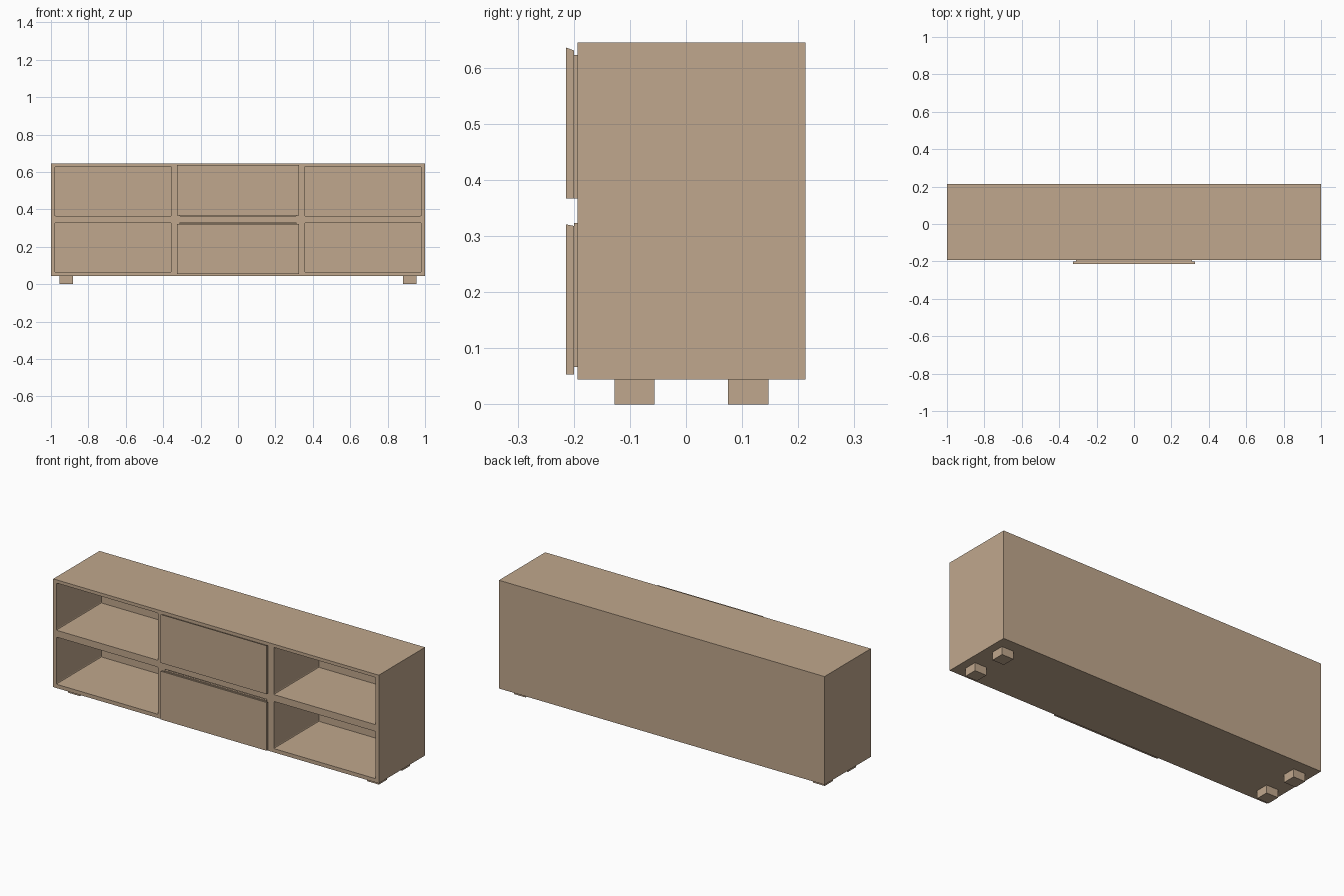
import bpy, bmesh
from mathutils import Vector

if "Cube" in bpy.data.objects:
    bpy.data.objects.remove(bpy.data.objects["Cube"])

# One warm wood colour for the whole cabinet
wood = bpy.data.materials.new("light_wood")
wood.diffuse_color = (0.527, 0.388, 0.266, 1)
wood.use_nodes = True
wood.node_tree.nodes["Principled BSDF"].inputs["Base Color"].default_value = wood.diffuse_color


def add_box(bm, x, y, z, round_y=0.0):
    """Add a box from (min, max) ranges; optionally round edges running along y."""
    lo, hi = Vector((x[0], y[0], z[0])), Vector((x[1], y[1], z[1]))
    verts = bmesh.ops.create_cube(bm, size=1)["verts"]
    for v in verts:
        v.co = Vector([(lo[i] + hi[i]) / 2 + v.co[i] * (hi[i] - lo[i]) for i in range(3)])
    if round_y:
        edges = {e for v in verts for e in v.link_edges
                 if abs(e.verts[0].co.y - e.verts[1].co.y) > 0.1}
        bmesh.ops.bevel(bm, geom=list(edges), offset=round_y, segments=2,
                        profile=0.5, affect='EDGES')
    return verts


def finish(bm, name):
    mesh = bpy.data.meshes.new(name)
    bm.to_mesh(mesh)
    bm.free()
    mesh.materials.append(wood)
    obj = bpy.data.objects.new(name, mesh)
    bpy.context.collection.objects.link(obj)
    return obj


def carve(obj, cutter):
    mod = obj.modifiers.new("openings", 'BOOLEAN')
    mod.operation, mod.solver, mod.object = 'DIFFERENCE', 'EXACT', cutter
    bpy.context.view_layer.objects.active = obj
    bpy.ops.object.modifier_apply(modifier=mod.name)
    bpy.data.objects.remove(cutter)


FRONT, BACK = -0.193, 0.213
ROWS = {"lower": (0.065, 0.327), "upper": (0.365, 0.627)}

# Cabinet body with six open compartments
bm = bmesh.new()
add_box(bm, (-1, 1), (FRONT, BACK), (0.044, 0.645))
body = finish(bm, "cabinet_body")

bm = bmesh.new()
for z in ROWS.values():
    for x in ((-0.981, -0.355), (-0.314, 0.314), (0.355, 0.981)):
        add_box(bm, x, (FRONT - 0.1, 0.203), z, 0.006)
cutter = finish(bm, "opening_cutter")
cutter.hide_render = True
carve(body, cutter)

# Drawers: open-topped box plus an overlapping front with a sloped top edge
FRONT_Z = {"lower": (0.053, 0.321), "upper": (0.367, 0.636)}
for row, (z0, z1) in ROWS.items():
    bm = bmesh.new()
    bx, by, bz = 0.311, (-0.200, 0.19), (z0 + 0.002, z1 - 0.004)
    t = 0.012
    add_box(bm, (-bx, bx), by, bz)
    box = finish(bm, row + "_drawer_box")
    bm = bmesh.new()
    add_box(bm, (-bx + t, bx - t), (by[0] + t, by[1] - t), (bz[0] + t, bz[1] + 0.1))
    cutter = finish(bm, "drawer_cutter")
    cutter.hide_render = True
    carve(box, cutter)

    f0, f1 = FRONT_Z[row]
    bm = bmesh.new()
    for v in add_box(bm, (-0.325, 0.325), (-0.214, -0.2), (f0, f1)):
        if v.co.z > f1 - 0.01 and v.co.y > -0.205:
            v.co.z -= 0.005 if row == "upper" else 0.003
    finish(bm, row + "_drawer_front")

# Four square feet
for side, sx in (("left", -1), ("right", 1)):
    for end, y in (("front", (-0.127, -0.056)), ("back", (0.075, 0.147))):
        bm = bmesh.new()
        add_box(bm, sorted((sx * 0.883, sx * 0.955)), y, (0, 0.044))
        finish(bm, f"{end}_{side}_foot")
